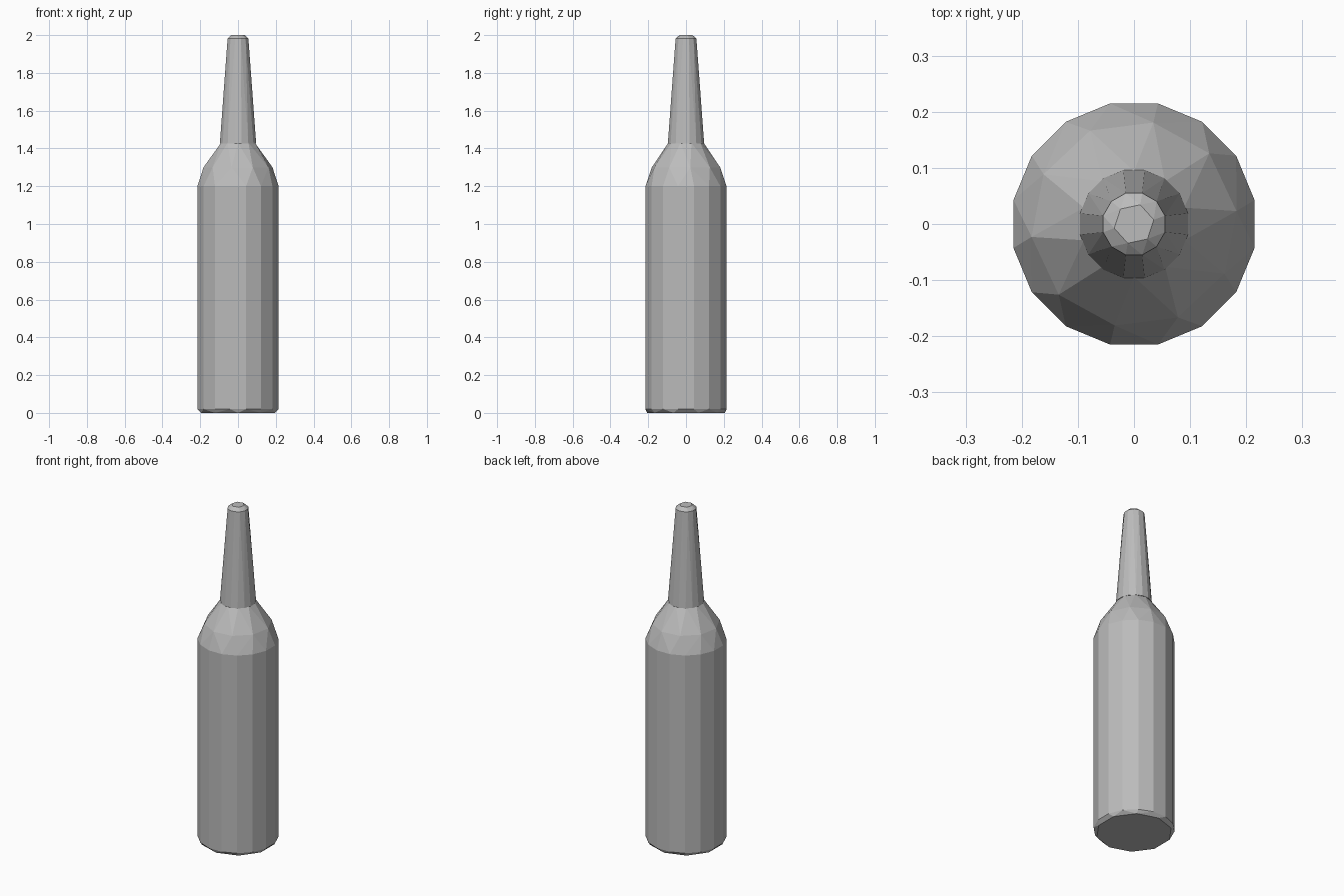
import bpy, bmesh, math

cube = bpy.data.objects.get("Cube")
if cube:
    bpy.data.objects.remove(cube, do_unlink=True)

grey = bpy.data.materials.new("plain grey")
grey.use_nodes = True
colour = (0.5, 0.5, 0.5, 1.0)
grey.diffuse_color = colour
grey.node_tree.nodes["Principled BSDF"].inputs["Base Color"].default_value = colour


def faceted_part(name, rings):
    """Wrap a faceted convex skin around rings of (radius, height, sides, turn)."""
    bm = bmesh.new()
    for radius, height, sides, turn in rings:
        for i in range(sides):
            a = math.tau * (i + turn) / sides
            bm.verts.new((radius * math.cos(a), radius * math.sin(a), height))
    bmesh.ops.convex_hull(bm, input=bm.verts)
    bmesh.ops.dissolve_limit(bm, angle_limit=math.radians(1),
                             verts=bm.verts, edges=bm.edges)
    bmesh.ops.recalc_face_normals(bm, faces=bm.faces)
    mesh = bpy.data.meshes.new(name)
    bm.to_mesh(mesh)
    bm.free()
    mesh.materials.append(grey)
    obj = bpy.data.objects.new(name, mesh)
    bpy.context.collection.objects.link(obj)
    return obj


# Body with a worn base edge and a roughly faceted shoulder
faceted_part("bottle_body", [
    (0.206, 0.0, 10, 0.5),
    (0.219, 0.02, 16, 0.5),
    (0.219, 1.2, 16, 0.5),
    (0.184, 1.3, 10, 0.2),
    (0.094, 1.43, 10, 0.5),
])

# Tapered neck with a slightly domed tip
faceted_part("bottle_neck", [
    (0.098, 1.425, 16, 0.5),
    (0.057, 1.982, 12, 0.5),
    (0.036, 2.0, 6, 0.2),
])
